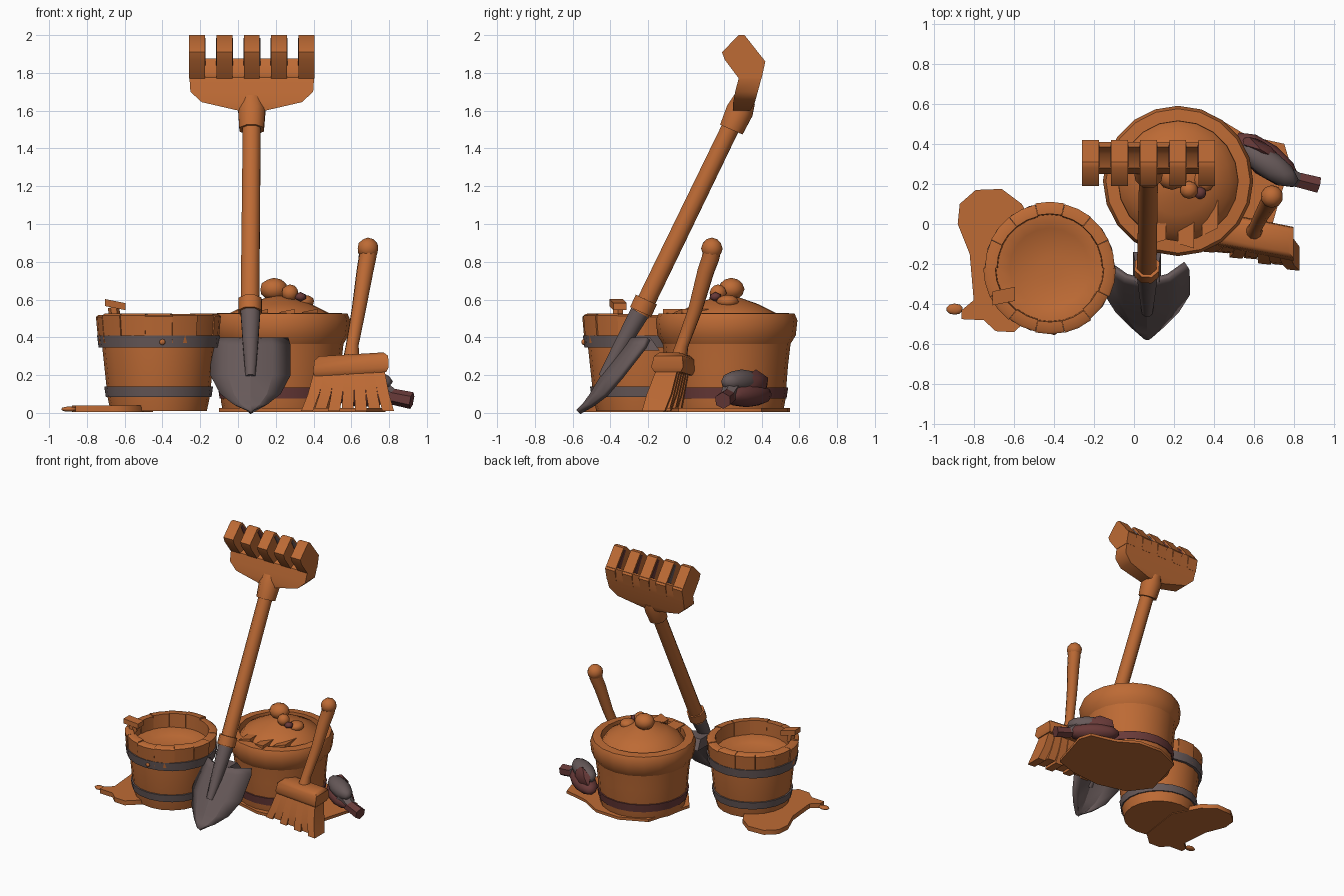
import bpy, bmesh, math, random
from mathutils import Vector

random.seed(4)
cube = bpy.data.objects.get("Cube")
if cube:
    bpy.data.objects.remove(cube)


def material(name, rgb):
    m = bpy.data.materials.new(name)
    m.use_nodes = True
    m.diffuse_color = (*rgb, 1)
    m.node_tree.nodes["Principled BSDF"].inputs["Base Color"].default_value = (*rgb, 1)
    return m


WOOD = material("warm_brown", (0.51, 0.145, 0.035))
IRON = material("iron_grey", (0.135, 0.1, 0.1))
RED = material("dark_red", (0.14, 0.042, 0.04))


def finish(name, bm, mat, angle=50):
    bmesh.ops.recalc_face_normals(bm, faces=bm.faces)
    mesh = bpy.data.meshes.new(name)
    bm.to_mesh(mesh)
    bm.free()
    mesh.materials.append(mat)
    ob = bpy.data.objects.new(name, mesh)
    bpy.context.collection.objects.link(ob)
    bpy.ops.object.select_all(action='DESELECT')
    ob.select_set(True)
    bpy.context.view_layer.objects.active = ob
    bpy.ops.object.shade_smooth_by_angle(angle=math.radians(angle))
    return ob


def loft(name, rings, mat, angle=50, loop=False):
    """Skin equal-sized closed rings; cap the ends unless they loop."""
    bm = bmesh.new()
    vs = [[bm.verts.new(p) for p in ring] for ring in rings]
    n = len(vs[0])
    pairs = list(zip(vs, vs[1:])) + ([(vs[-1], vs[0])] if loop else [])
    for a, b in pairs:
        for i in range(n):
            j = (i + 1) % n
            bm.faces.new((a[i], a[j], b[j], b[i]))
    if not loop:
        bm.faces.new(vs[0])
        bm.faces.new(vs[-1])
    return finish(name, bm, mat, angle)


def lathe(name, centre, profile, mat, sides=20, loop=False):
    """Revolve (radius, z) points around a vertical axis."""
    cx, cy = centre
    rings = [[(cx + r * math.cos(math.tau * i / sides), cy + r * math.sin(math.tau * i / sides), z)
              for i in range(sides)] for r, z in profile]
    return loft(name, rings, mat, loop=loop)


def rod(name, stations, mat, sides=8):
    """Round bar through (point, radius) stations."""
    pts = [Vector(p) for p, r in stations]
    q = (pts[-1] - pts[0]).to_track_quat('Z', 'Y')
    rings = [[Vector(p) + q @ Vector((r * math.cos(math.tau * (i + .5) / sides),
                                      r * math.sin(math.tau * (i + .5) / sides), 0))
              for i in range(sides)] for p, r in stations]
    return loft(name, rings, mat)


def rect(c, hx, hy, slope=0.0, tilt=0.0):
    x, y, z = c
    return [(x + u * hx, y + v * hy + u * hx * slope, z + u * hx * tilt)
            for u, v in ((-1, -1), (1, -1), (1, 1), (-1, 1))]


def slab(name, outline, z0, z1, mat):
    return loft(name, [[(x, y, z) for x, y in outline] for z in (z0, z1)], mat)


def extrude_x(name, outline, x0, x1, mat):
    return loft(name, [[(x, y, z) for y, z in outline] for x in (x0, x1)], mat)


def blob(name, c, size, mat, turn=0.0, detail=2):
    bm = bmesh.new()
    bmesh.ops.create_icosphere(bm, subdivisions=detail, radius=1)
    ca, sa = math.cos(turn), math.sin(turn)
    for v in bm.verts:
        px, py, pz = (v.co[k] * size[k] for k in range(3))
        v.co = (c[0] + px * ca - py * sa, c[1] + px * sa + py * ca, c[2] + pz)
    return finish(name, bm, mat)


def staves(name, centre, count, profile, mat):
    """Rim made of separate uneven staves."""
    for k in range(count):
        dz, dr = random.uniform(-.01, .003), random.uniform(-.005, .005)
        rings = []
        for f in (.005, .5, .995):
            a = math.tau * (k + f) / count
            rings.append([(centre[0] + (r + dr) * math.cos(a), centre[1] + (r + dr) * math.sin(a),
                           z + (dz if z > .45 else 0)) for r, z in profile])
        loft(f"{name}_{k + 1}", rings, mat)


def band(name, centre, r0, r1, z0, z1, mat):
    lathe(name, centre, [(r0 - .03, z0), (r0, z0), (r1, z1), (r1 - .03, z1)], mat, loop=True)


# Water bucket with a dished surface inside
A = (-.42, -.22)
lathe("bucket_body", A, [(.255, .01), (.27, .08), (.3, .36), (.3, .41), (.262, .42), (.2, .385), (.06, .37)], WOOD)
staves("bucket_stave", A, 14, [(.262, .37), (.315, .37), (.328, .515), (.315, .525), (.268, .525)], WOOD)
band("bucket_upper_hoop", A, .318, .326, .345, .41, IRON)
band("bucket_lower_hoop", A, .28, .288, .085, .14, IRON)
blob("hoop_rivet", (-.4, -.542, .375), (.016, .012, .016), WOOD)
rod("rim_peg", [((-.65, -.36, .5), .03), ((-.66, -.36, .56), .03)], WOOD, 6)
loft("rim_peg_top", [rect((-.65, -.36, z), .055, .035, .2, -.2) for z in (.555, .592)], WOOD)

# Puddle spilled beside the bucket
slab("bucket_puddle", [(-.88, 0), (-.87, .1), (-.79, .17), (-.66, .175), (-.56, .1), (-.45, -.1), (-.5, -.45),
                       (-.6, -.54), (-.69, -.535), (-.75, -.48), (-.86, -.475), (-.86, -.43),
                       (-.8, -.38), (-.82, -.15)], .005, .04, WOOD)
blob("puddle_drop", (-.895, -.425, .02), (.042, .028, .014), WOOD)

# Filled tub
B = (.22, .215)
lathe("tub_body", B, [(.3, .01), (.31, .06), (.325, .25), (.345, .42)], WOOD)
lathe("tub_rim", B, [(.295, .45), (.335, .36), (.366, .41), (.375, .49), (.36, .525), (.3, .53)],
      WOOD, loop=True)
band("tub_hoop", B, .317, .326, .075, .135, RED)
lathe("heap", B, [(.3, .47), (.26, .53), (.17, .575), (.07, .61), (.02, .62)], WOOD)
blob("heap_lump", (.19, .24, .655), (.075, .07, .06), WOOD)
blob("heap_small_lump", (.275, .17, .635), (.045, .045, .045), WOOD)
blob("heap_side_lump", (.35, .22, .59), (.055, .06, .035), WOOD)
blob("heap_red_chip", (.33, .155, .615), (.035, .035, .025), RED, .4, 1)
for i, (x, y, s) in enumerate([(.12, -.02, .3), (.26, -.04, -.3), (.38, .03, .5)]):
    loft(f"heap_shard_{i + 1}", [rect((x, y, z), .04, .07, s, .2) for z in (.5, .542)], WOOD)
slab("tub_puddle", [(-.1, .1), (.02, -.06), (.25, -.12), (.5, -.1), (.68, -.04), (.72, .1), (.78, .3), (.75, .4),
                    (.66, .42), (.55, .45), (.4, .54), (.2, .55), (0, .46)], .004, .025, WOOD)

# Hand scoop lying beside the tub: grey shell over a red lining
blob("scoop_red_lining", (.66, .32, .095), (.2, .085, .065), RED, -.65)
blob("scoop_grey_shell", (.675, .295, .165), (.17, .07, .065), IRON, -.6)
blob("scoop_red_edge", (.635, .37, .15), (.12, .045, .08), RED, -.55, 1)
rod("scoop_neck", [((.73, .25, .14), .055), ((.82, .22, .085), .04)], IRON, 6)
rod("scoop_grip", [((.8, .225, .09), .042), ((.92, .195, .065), .045)], RED, 6)

# Hand brush
rod("brush_handle", [((.6, -.04, .28), .045), ((.605, -.02, .36), .034), ((.64, .05, .55), .038),
                     ((.672, .105, .75), .045), ((.685, .13, .82), .047), ((.69, .138, .87), .05)], WOOD, 10)
blob("brush_handle_knob", (.688, .137, .87), (.057, .057, .058), WOOD)
loft("brush_block", [rect((.595, -.06, .205), .19, .07, -.2, .06),
                     rect((.597, -.06, .23), .2, .085, -.2, .06),
                     rect((.6, -.055, .29), .195, .075, -.2, .06),
                     rect((.6, -.055, .31), .17, .05, -.2, .06)], WOOD)
for i in range(7):
    t = (i - 3) / 3
    low = .012 * (i % 2)
    loft(f"bristle_tuft_{i + 1}", [rect((.59 + .155 * t, -.06 - .035 * t, .24), .028, .055, -.1),
                                   rect((.585 + .185 * t, -.1 - .04 * t, .1), .03, .065, -.1),
                                   rect((.58 + .215 * t, -.125 - .045 * t + low, .01 + low), .031, .06, -.1)],
         WOOD)

# Shovel blade with a raised middle ridge
bm = bmesh.new()
rows = [(.4, -.3, .2), (.36, -.325, .212), (.2, -.45, .213), (.1, -.51, .16), (.045, -.55, .09), (.015, -.58, .02)]
grid = [[bm.verts.new((.066 + u * hw, y + .09 * u * u * hw / .2, z)) for u in (-1, -.55, 0, .55, 1)]
        for z, y, hw in rows]
for a, b in zip(grid, grid[1:]):
    for i in range(4):
        bm.faces.new((a[i], a[i + 1], b[i + 1], b[i]))
blade = finish("shovel_blade", bm, IRON, 20)
solid = blade.modifiers.new("thickness", 'SOLIDIFY')
solid.thickness = .03
rod("shovel_socket", [((.066, -.44, .19), .028), ((.066, -.33, .38), .045), ((.066, -.245, .53), .056)], IRON)
loft("blade_shoulder", [rect((.066, -.2, .33), .07, .06), rect((.066, -.24, .4), .06, .05)], IRON)

# Shaft and collars
rod("shaft", [((.063, -.245, .52), .053), ((.073, .255, 1.55), .051)], WOOD)
rod("lower_collar", [((.064, -.24, .535), .066), ((.065, -.21, .6), .066)], WOOD)
rod("upper_collar", [((.072, .24, 1.5), .07), ((.073, .285, 1.6), .078), ((.073, .31, 1.66), .064)], WOOD)

# Rake head: tapered board, then five hooked teeth
board = [(1.6, .25, .34, .07), (1.645, .25, .365, .265), (1.7, .26, .38, .325),
         (1.775, .28, .4, .33), (1.8, .35, .405, .33), (1.875, .385, .41, .325)]
loft("rake_board", [rect((.073, (f + b) / 2, z), hw, (b - f) / 2) for z, f, b, hw in board], WOOD)
hook = [(.19, 1.91), (.28, 2), (.31, 2), (.42, 1.86), (.4, 1.77), (.28, 1.77), (.205, 1.87)]
lining = [(.285, 1.975), (.305, 1.985), (.4, 1.865), (.36, 1.84)]
for i in range(5):
    x = .073 + .145 * (i - 2)
    extrude_x(f"rake_tooth_{i + 1}", hook, x - .042, x + .042, WOOD)
    # Dark linings on the slot sides
    if i < 4:
        extrude_x(f"slot_lining_a_{i + 1}", lining, x + .041, x + .045, IRON if i > 1 else RED)
    if i > 0:
        extrude_x(f"slot_lining_b_{i + 1}", lining, x - .045, x - .041, IRON if i == 1 else RED)
